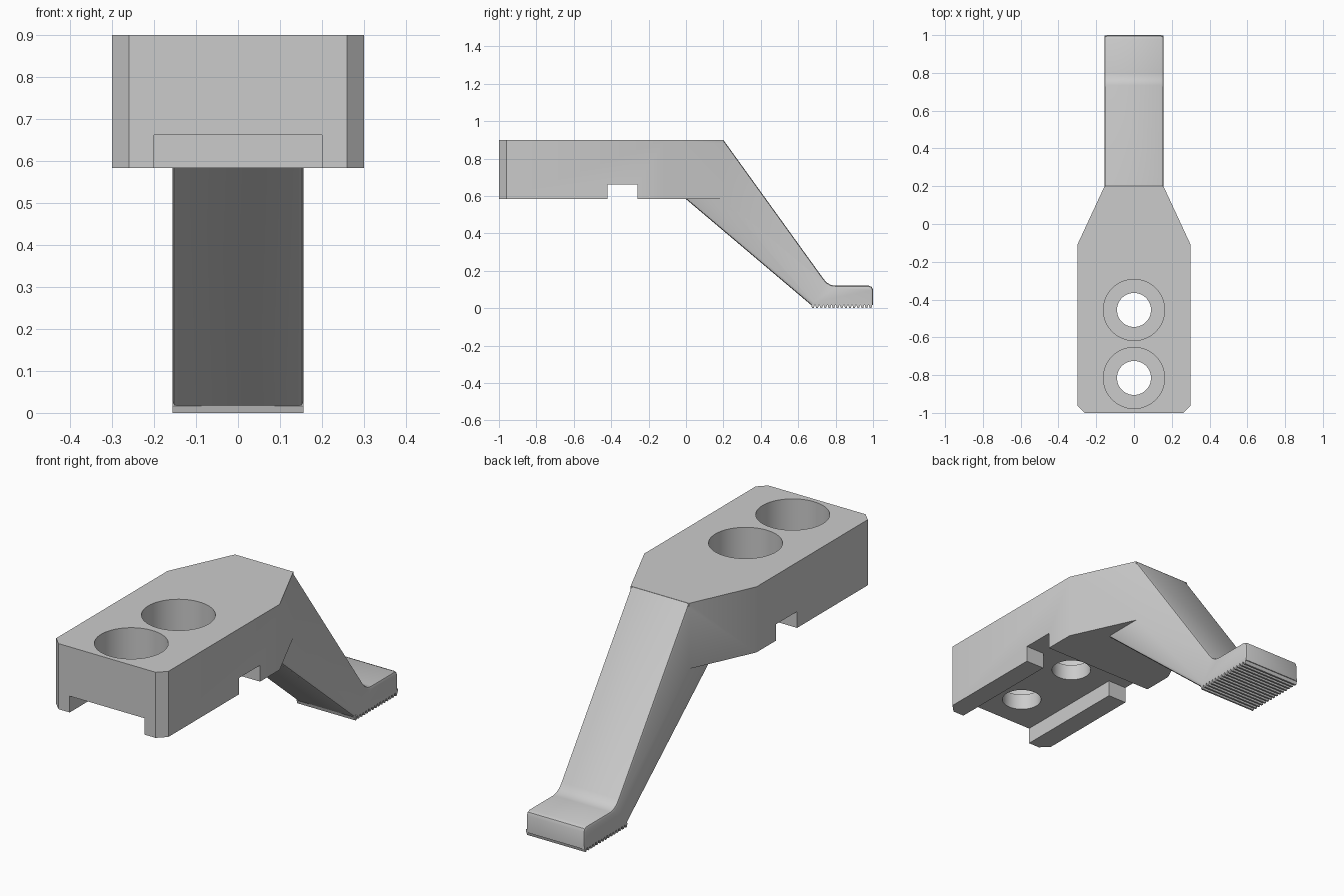
import bpy, bmesh

if "Cube" in bpy.data.objects:
    bpy.data.objects.remove(bpy.data.objects["Cube"])


def prism(name, outline, lo, hi, axis, bevel=0.0):
    """Extrude a closed 2D outline: axis 'z' takes (x, y), axis 'x' takes (y, z)."""
    bm = bmesh.new()

    def place(p, h):
        return (p[0], p[1], h) if axis == 'z' else (h, p[0], p[1])

    low = [bm.verts.new(place(p, lo)) for p in outline]
    high = [bm.verts.new(place(p, hi)) for p in outline]
    caps = [bm.faces.new(low[::-1]), bm.faces.new(high)]
    n = len(outline)
    for i in range(n):
        j = (i + 1) % n
        bm.faces.new((low[i], low[j], high[j], high[i]))
    bmesh.ops.recalc_face_normals(bm, faces=bm.faces[:])
    if bevel:
        rim = [e for f in caps for e in f.edges]
        bmesh.ops.bevel(bm, geom=rim, offset=bevel, segments=2, profile=0.5,
                        affect='EDGES')
    mesh = bpy.data.meshes.new(name)
    bm.to_mesh(mesh)
    bm.free()
    ob = bpy.data.objects.new(name, mesh)
    bpy.context.collection.objects.link(ob)
    return ob


def box(name, x, y, z):
    return prism(name, [(x[0], y[0]), (x[1], y[0]), (x[1], y[1]), (x[0], y[1])],
                 z[0], z[1], 'z')


def cylinder(name, r, y, z0, z1):
    bpy.ops.mesh.primitive_cylinder_add(vertices=64, radius=r, depth=z1 - z0,
                                        location=(0, y, (z0 + z1) / 2))
    bpy.context.object.name = name
    return bpy.context.object


def combine(target, other, operation):
    other.hide_render = True
    mod = target.modifiers.new(operation, 'BOOLEAN')
    mod.operation, mod.object, mod.solver = operation, other, 'EXACT'
    bpy.context.view_layer.objects.active = target
    bpy.ops.object.modifier_apply(modifier=mod.name)
    bpy.data.objects.remove(other)


# mounting block, tapering to the arm and chamfered at the front
half = [(0.26, -1), (0.3, -0.96), (0.3, -0.11), (0.156, 0.2)]
clamp = prism("clamp_body", half + [(-x, y) for x, y in half[::-1]], 0.583, 0.9, 'z')

# sloping arm and rounded foot
arm = prism("arm", [
    (0, 0.583), (0.67, 0.016), (1, 0.016), (1, 0.098), (0.994, 0.113),
    (0.978, 0.12), (0.80, 0.12), (0.775, 0.124), (0.752, 0.137), (0.735, 0.157),
    (0.2, 0.899), (0.0, 0.88)], -0.156, 0.156, 'x', bevel=0.012)
combine(clamp, arm, 'UNION')

# gripping teeth under the foot
count, start = 15, 0.67
step = (1 - start) / count
zigzag = []
for i in range(count):
    y = start + i * step
    zigzag += [(y, 0.016), (y + 0.2 * step, 0), (y + 0.6 * step, 0), (y + 0.8 * step, 0.016)]
teeth = prism("teeth", zigzag + [(0.998, 0.016), (0.998, 0.03), (0.68, 0.03)],
              -0.156, 0.156, 'x')
combine(clamp, teeth, 'UNION')

# T-shaped channel underneath
combine(clamp, box("channel", (-0.2, 0.2), (-1.1, -0.30), (0.5, 0.662)), 'DIFFERENCE')
combine(clamp, box("cross_slot", (-0.4, 0.4), (-0.42, -0.26), (0.5, 0.662)), 'DIFFERENCE')

# two counterbored bolt holes
for y in (-0.455, -0.815):
    combine(clamp, cylinder("counterbore", 0.162, y, 0.74, 1.0), 'DIFFERENCE')
    combine(clamp, cylinder("bolt_hole", 0.09, y, 0.5, 1.0), 'DIFFERENCE')

bpy.ops.object.select_all(action='DESELECT')
clamp.select_set(True)
bpy.context.view_layer.objects.active = clamp
bpy.ops.object.shade_smooth_by_angle(angle=0.6)
